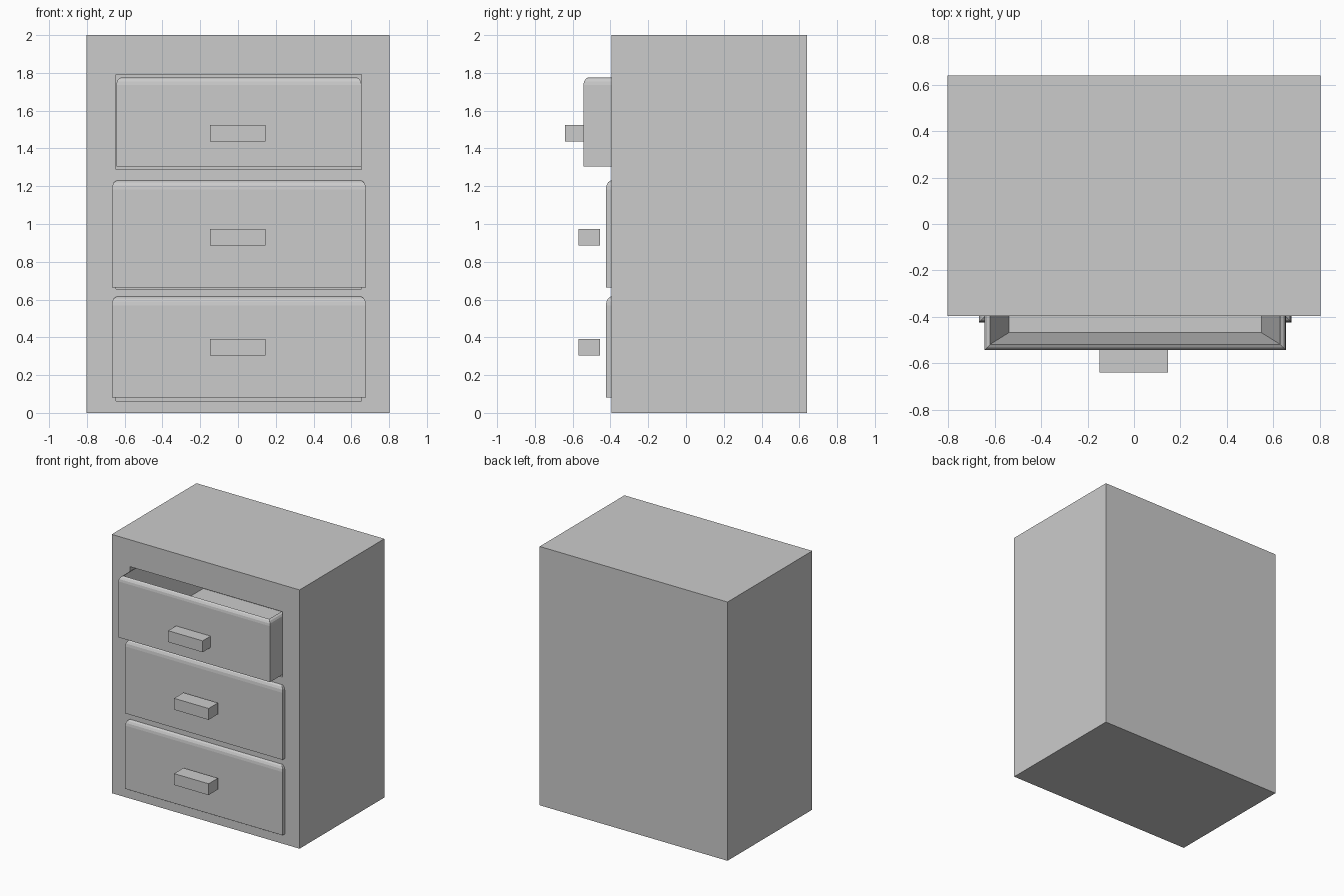
import bpy, bmesh

if "Cube" in bpy.data.objects:
    bpy.data.objects.remove(bpy.data.objects["Cube"])


def finish(name, bm):
    bmesh.ops.recalc_face_normals(bm, faces=bm.faces)
    mesh = bpy.data.meshes.new(name)
    bm.to_mesh(mesh)
    bm.free()
    obj = bpy.data.objects.new(name, mesh)
    bpy.context.collection.objects.link(obj)
    return obj


def loft(name, rings):
    """Stack of rectangles (x0, x1, y0, y1, z), bridged and capped."""
    bm = bmesh.new()
    loops = [[bm.verts.new((x, y, z)) for x, y in ((x0, y0), (x1, y0), (x1, y1), (x0, y1))]
             for x0, x1, y0, y1, z in rings]
    for a, b in zip(loops, loops[1:]):
        for i in range(4):
            j = (i + 1) % 4
            bm.faces.new((a[i], a[j], b[j], b[i]))
    bm.faces.new(loops[0][::-1])
    bm.faces.new(loops[-1])
    return finish(name, bm)


def box(name, x0, x1, y0, y1, z0, z1):
    return loft(name, [(x0, x1, y0, y1, z0), (x0, x1, y0, y1, z1)])


def drawer(name, x0, x1, y0, y1, z0, z1):
    """Open tray with a rounded rim and inward sloping inner walls."""
    s = (z1 - z0) / 0.47

    def ring(dx, dy, z):
        return (x0 + dx, x1 - dx, y0 + dy, y1 - dy, z)
    return loft(name, [
        ring(0, 0, z0),
        ring(0, 0, z1 - 0.04 * s),
        ring(0.003, 0.003, z1 - 0.022 * s),
        ring(0.011, 0.011, z1 - 0.008 * s),
        ring(0.025, 0.025, z1),
        ring(0.105, 0.075, z0 + 0.065 * s),
    ])


# Cabinet body with three drawer openings
cabinet = box("cabinet_body", -0.803, 0.803, -0.395, 0.64, 0, 2)
openings = {"bottom": (0.064, 0.57), "middle": (0.655, 1.16), "top": (1.288, 1.792)}
for level, (z0, z1) in openings.items():
    cutter = box(level + "_opening_cutter", -0.645, 0.655, -0.6, 0.58, z0, z1)
    cutter.hide_render = True
    mod = cabinet.modifiers.new("opening", 'BOOLEAN')
    mod.operation = 'DIFFERENCE'
    mod.solver = 'EXACT'
    mod.object = cutter
    bpy.context.view_layer.objects.active = cabinet
    bpy.ops.object.modifier_apply(modifier=mod.name)
    bpy.data.objects.remove(cutter)

# Drawers: the top one is pulled out, the others are closed
drawer("top_drawer", -0.644, 0.654, -0.543, 0.42, 1.304, 1.776)
drawer("middle_drawer", -0.668, 0.678, -0.424, 0.54, 0.664, 1.23)
drawer("bottom_drawer", -0.668, 0.678, -0.424, 0.54, 0.081, 0.615)

# Block handles
for level, y, z in (("top", -0.64, 1.48), ("middle", -0.568, 0.93), ("bottom", -0.568, 0.348)):
    box(level + "_handle", -0.149, 0.146, y, y + 0.114, z - 0.044, z + 0.044)
